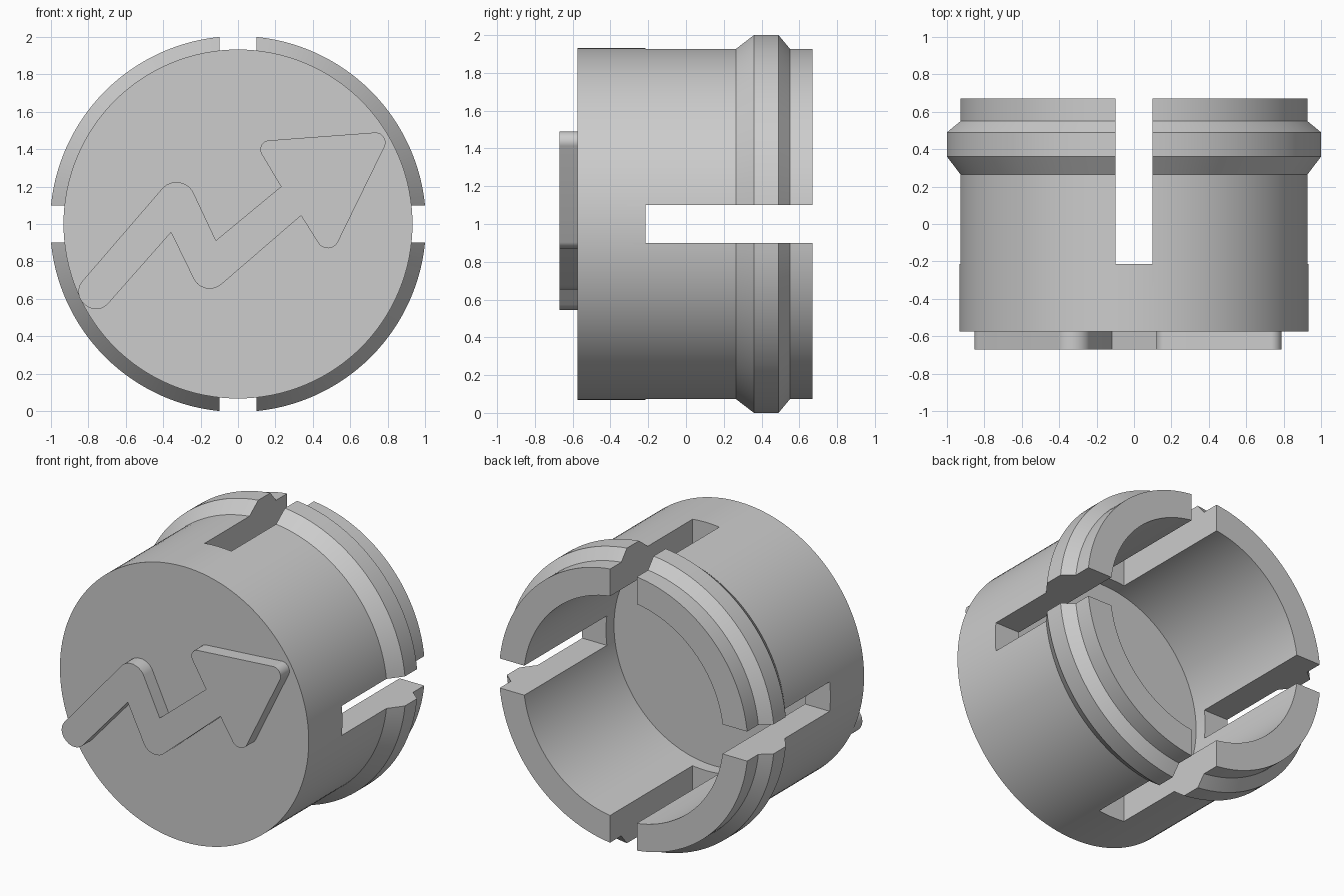
import bpy, bmesh, math
from mathutils import Vector, Matrix

cube = bpy.data.objects.get("Cube")
if cube:
    bpy.data.objects.remove(cube, do_unlink=True)

GREY = (0.604, 0.604, 0.604, 1)
mat = bpy.data.materials.new("plain grey")
mat.use_nodes = True
mat.diffuse_color = GREY
mat.node_tree.nodes["Principled BSDF"].inputs["Base Color"].default_value = GREY


def add_object(name, bm, material=mat):
    bmesh.ops.recalc_face_normals(bm, faces=bm.faces)
    mesh = bpy.data.meshes.new(name)
    bm.to_mesh(mesh)
    bm.free()
    if material:
        mesh.materials.append(material)
    obj = bpy.data.objects.new(name, mesh)
    bpy.context.collection.objects.link(obj)
    return obj


def smooth(obj):
    bpy.ops.object.select_all(action="DESELECT")
    obj.select_set(True)
    bpy.context.view_layer.objects.active = obj
    bpy.ops.object.shade_smooth_by_angle(angle=math.radians(25))


def lathe(name, profile, steps=128):
    """Spin (radius, y) points around the horizontal axis at z = 1."""
    bm = bmesh.new()
    verts = [bm.verts.new((r, y, 1)) for r, y in profile]
    edges = [bm.edges.new(pair) for pair in zip(verts, verts[1:])]
    bmesh.ops.spin(bm, geom=verts + edges, cent=(0, 0, 1), axis=(0, 1, 0),
                   angle=math.tau, steps=steps, use_merge=True)
    bmesh.ops.remove_doubles(bm, verts=bm.verts, dist=1e-5)
    return add_object(name, bm)


def fillet(corners, steps=8):
    """Round each (x, z, radius) corner of a closed outline."""
    outline = []
    for i, (x, z, r) in enumerate(corners):
        p = Vector((x, z))
        if not r:
            outline.append(p)
            continue
        a = (Vector(corners[i - 1][:2]) - p).normalized()
        b = (Vector(corners[(i + 1) % len(corners)][:2]) - p).normalized()
        half = a.angle(b) / 2
        centre = p + (a + b).normalized() * r / math.sin(half)
        start = p + a * r / math.tan(half) - centre
        end = p + b * r / math.tan(half) - centre
        for k in range(steps + 1):
            ray = start.lerp(end, k / steps).normalized()
            outline.append(centre + ray * r)
    return outline


# Hollow cup with a bevelled snap rim, open at the back
cup = lathe("cup_body", [
    (0, -0.575), (0.933, -0.575), (0.933, 0.265), (1.005, 0.36), (1.005, 0.49),
    (0.933, 0.55), (0.933, 0.67), (0.75, 0.67), (0.75, -0.30), (0, -0.30)])

# Four wall slots, cut by two crossed bars
for name, size in (("slot_cutter_side", (3, 1.22, 0.2)),
                   ("slot_cutter_upright", (0.2, 1.22, 3))):
    bm = bmesh.new()
    bmesh.ops.create_cube(bm, size=1, matrix=Matrix.Translation((0, 0.396, 1))
                          @ Matrix.Diagonal((*size, 1)))
    cutter = add_object(name, bm, None)
    cutter.hide_render = True
    cut = cup.modifiers.new(name, "BOOLEAN")
    cut.operation = "DIFFERENCE"
    cut.solver = "EXACT"
    cut.object = cutter
    bpy.context.view_layer.objects.active = cup
    bpy.ops.object.modifier_apply(modifier=cut.name)
    bpy.data.objects.remove(cutter, do_unlink=True)
smooth(cup)

# Raised zigzag arrow on the front face
bm = bmesh.new()
outline = fillet([
    (-0.888, 0.63, 0.085), (-0.751, 0.51, 0.085), (-0.358, 0.955, 0),
    (-0.183, 0.596, 0.095), (0.337, 1.045, 0), (0.487, 0.807, 0.06),
    (0.824, 1.496, 0.053), (0.086, 1.441, 0.048), (0.23, 1.2, 0),
    (-0.118, 0.912, 0), (-0.304, 1.307, 0.1)])
face = bm.faces.new([bm.verts.new((p.x, -0.67, p.y)) for p in outline])
side = bmesh.ops.extrude_face_region(bm, geom=[face], use_keep_orig=True)
moved = [v for v in side["geom"] if isinstance(v, bmesh.types.BMVert)]
bmesh.ops.translate(bm, verts=moved, vec=(0, 0.1, 0))
smooth(add_object("raised_arrow", bm))
